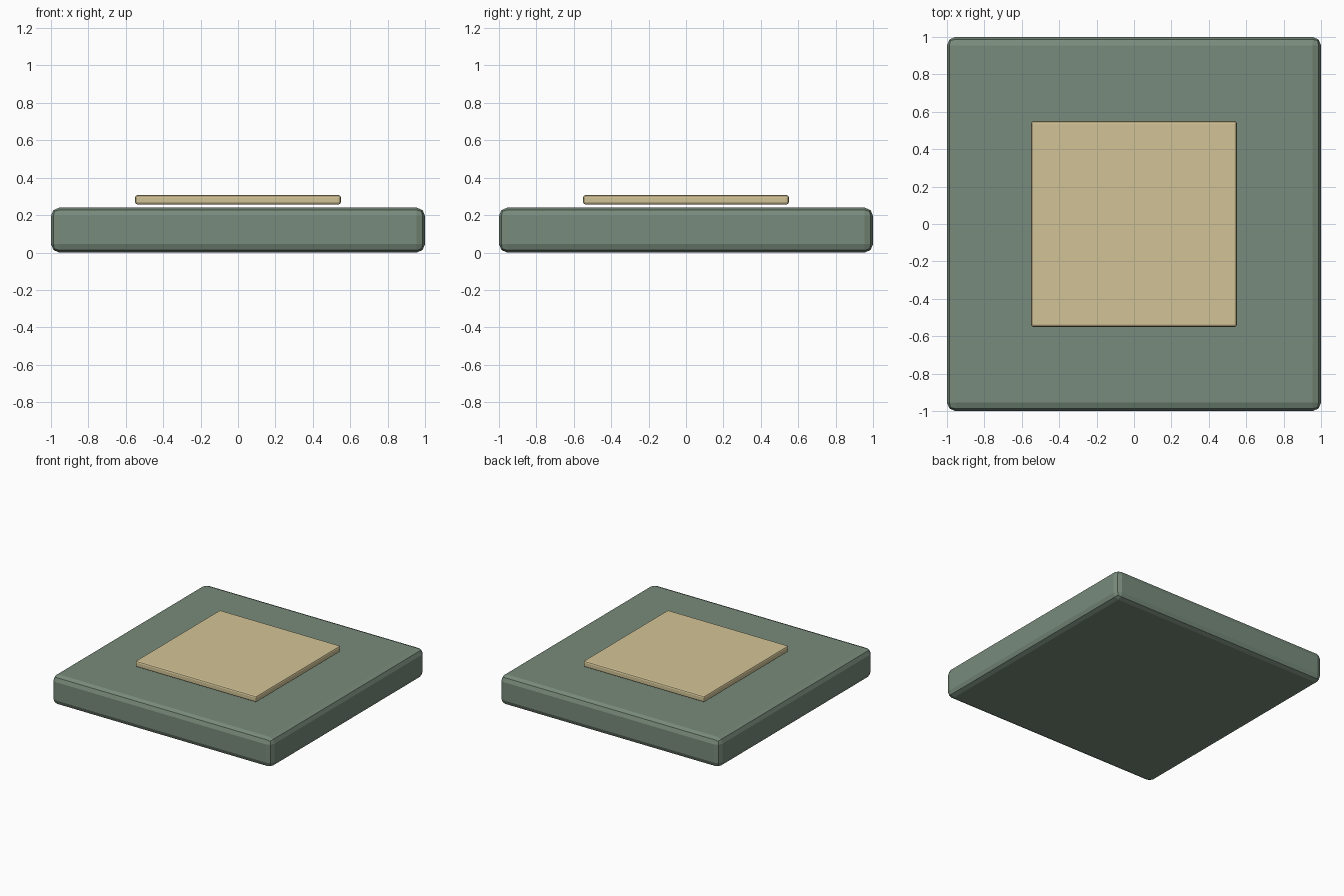
import bpy

if "Cube" in bpy.data.objects:
    bpy.data.objects.remove(bpy.data.objects["Cube"])


def slab(name, half, z0, z1, bevel, color):
    bpy.ops.mesh.primitive_cube_add(size=1, location=(0, 0, (z0 + z1) / 2))
    ob = bpy.context.object
    ob.name = name
    ob.scale = (2 * half, 2 * half, z1 - z0)
    bpy.ops.object.transform_apply(location=False, rotation=False, scale=True)
    mod = ob.modifiers.new("rounded_edges", "BEVEL")
    mod.width = bevel
    mod.segments = 2
    mat = bpy.data.materials.new(name + "_color")
    mat.diffuse_color = color
    mat.use_nodes = True
    mat.node_tree.nodes["Principled BSDF"].inputs["Base Color"].default_value = mat.diffuse_color
    ob.data.materials.append(mat)
    return ob


# Thick green base tile
slab("base_tile", 1.0, 0.0, 0.24, 0.045, (0.19, 0.26, 0.20, 1))
# Thin sand-coloured panel floating just above the base
slab("top_panel", 0.55, 0.257, 0.307, 0.012, (0.65, 0.55, 0.31, 1))
